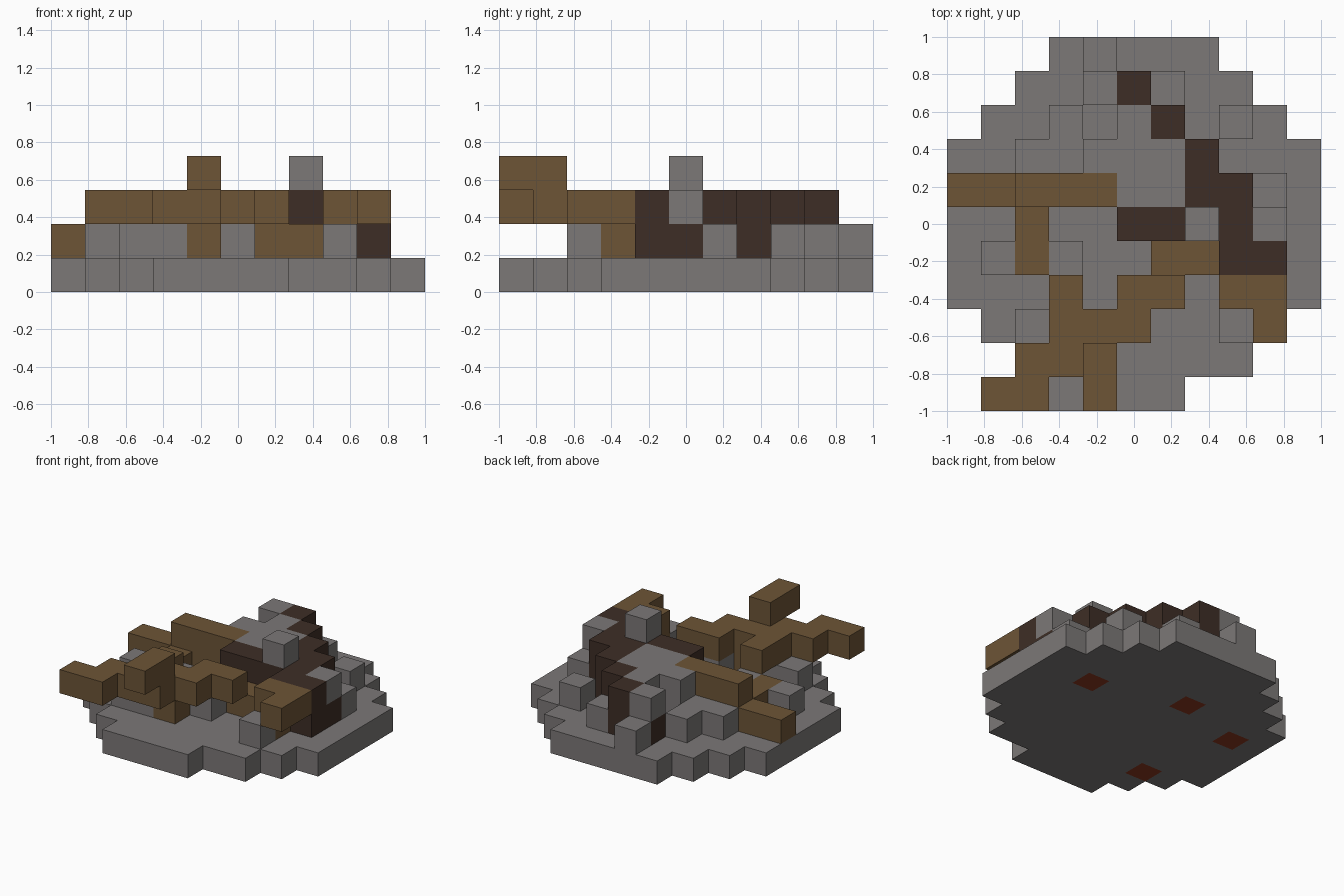
import bpy
import bmesh
from mathutils import Vector

cube = bpy.data.objects.get("Cube")
if cube:
    bpy.data.objects.remove(cube)

N = 11
S = 2 / N

# Block plans per layer, back row first: s stone, b wood, d charred wood, e ember
BASE = [
    "...sssss...",
    "..sssssss..",
    ".sssssssss.",
    "ssssessssss",
    "sessssssess",
    "sssssssssss",
    "sssssssssss",
    "sssssssssss",
    ".sessssssss"[:10] + ".",
    "..sssssss..",
    "...ssss....",
]
LOWER = [
    "....s......",
    "....dds....",
    "...s.sd.s..",
    "..sssssd...",
    "bbbbbssdds.",
    "..b..ddddd.",
    ".sbs..bbdd.",
    ".....s..b..",
    "..ssb...s..",
    "...........",
    "...........",
]
UPPER = [
    "...........",
    "....sd.....",
    ".....sd....",
    "....sssd...",
    "..bbbssdd..",
    ".....dddds.",
    "........dd.",
    "...b.bb.bb.",
    "...bbb...b.",
    "..bbb......",
    ".bb........",
]
TOP = ["..........."] * 5 + [".......s..."] + ["..........."] * 3 + ["....b......"] * 2


def material(name, color):
    m = bpy.data.materials.new(name)
    m.use_nodes = True
    m.diffuse_color = color
    bsdf = m.node_tree.nodes["Principled BSDF"]
    bsdf.inputs["Base Color"].default_value = color
    bsdf.inputs["Roughness"].default_value = 0.9
    return m


# Kinds of block: part name and material
KINDS = {
    "s": ("stones", material("stone grey", (0.2, 0.188, 0.185, 1))),
    "b": ("logs", material("wood brown", (0.153, 0.09, 0.037, 1))),
    "d": ("charred_logs", material("charred brown", (0.048, 0.027, 0.019, 1))),
    "e": ("embers", material("ember red", (0.26, 0.04, 0.015, 1))),
}

# Collect the filled cells
cells = {}
for z, plan in enumerate((BASE, LOWER, UPPER, TOP)):
    for r, row in enumerate(plan):
        for x, kind in enumerate(row):
            if kind != ".":
                cells[(x, N - 1 - r, z)] = kind

SIDES = [Vector(d) for d in ((1, 0, 0), (-1, 0, 0), (0, 1, 0), (0, -1, 0), (0, 0, 1), (0, 0, -1))]


def add_side(bm, cell, n):
    """Add one square side of a block, facing n."""
    mid = Vector(cell) + Vector((0.5, 0.5, 0.5)) + n / 2
    u = Vector((n.y, n.z, n.x)) / 2
    v = n.cross(u)
    corners = (mid - u - v, mid + u - v, mid + u + v, mid - u + v)
    shift = Vector((N / 2, N / 2, 0))
    bm.faces.new([bm.verts.new((c - shift) * S) for c in corners])


# Build the outer surface of each kind of block in each layer
LAYERS = ("base", "lower", "upper", "top")
for z, layer in enumerate(LAYERS):
    for kind, (part, mat) in KINDS.items():
        bm = bmesh.new()
        for cell, k in cells.items():
            if k != kind or cell[2] != z:
                continue
            for n in SIDES:
                neighbour = tuple(int(a + b) for a, b in zip(cell, n))
                if neighbour not in cells:
                    add_side(bm, cell, n)
        if bm.faces:
            bmesh.ops.remove_doubles(bm, verts=bm.verts, dist=0.001)
            mesh = bpy.data.meshes.new(layer + "_" + part)
            bm.to_mesh(mesh)
            mesh.materials.append(mat)
            obj = bpy.data.objects.new(layer + "_" + part, mesh)
            bpy.context.collection.objects.link(obj)
        bm.free()
